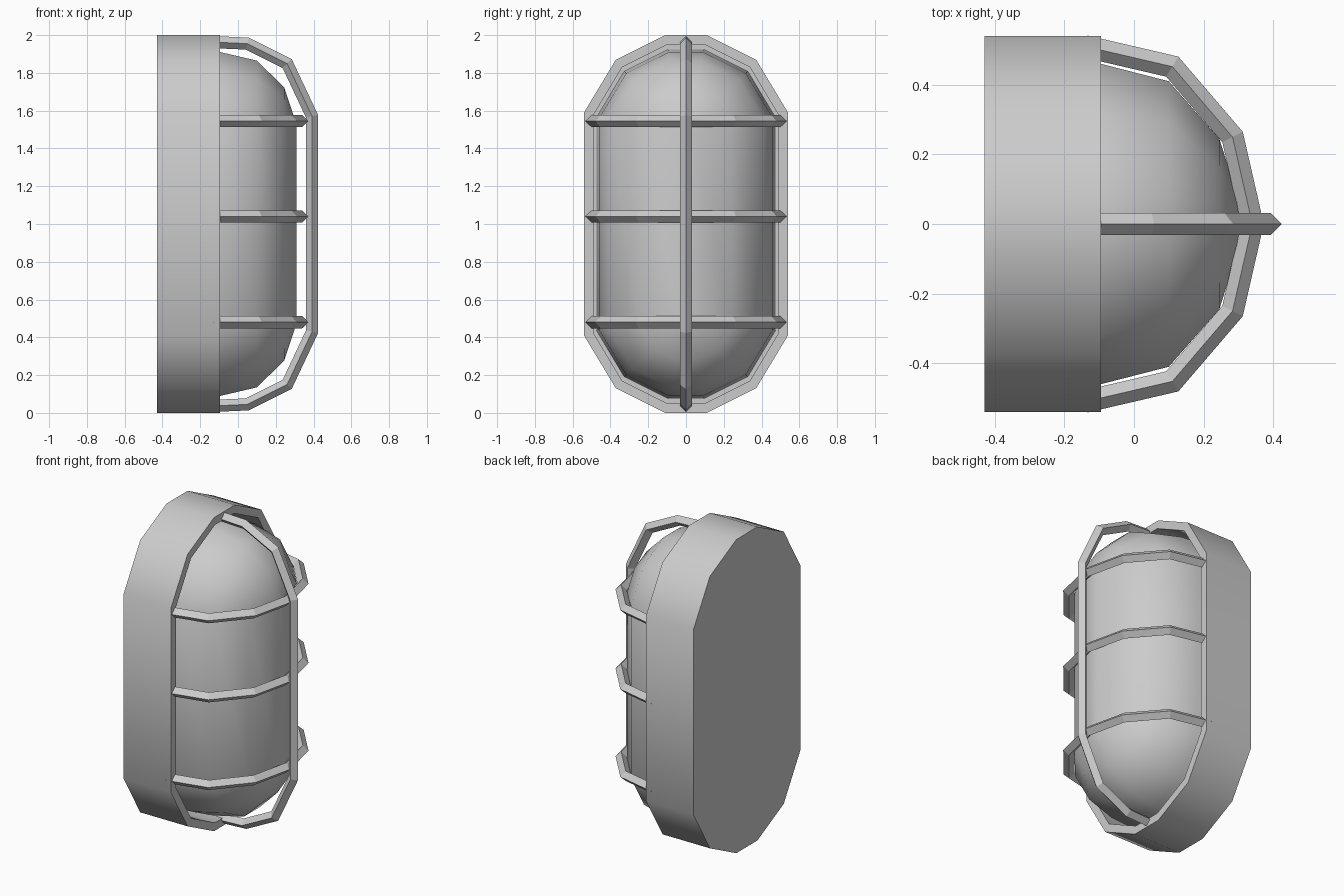
import bpy, bmesh
from math import sin, cos, radians
from mathutils import Vector

cube = bpy.data.objects.get("Cube")
if cube:
    bpy.data.objects.remove(cube, do_unlink=True)

grey = bpy.data.materials.new("plain_grey")
grey.use_nodes = True
colour = (0.6, 0.6, 0.6, 1)
grey.diffuse_color = colour
grey.node_tree.nodes["Principled BSDF"].inputs["Base Color"].default_value = colour

MID_Z = 1.0


def finish(name, bm, smooth_angle=None):
    bmesh.ops.recalc_face_normals(bm, faces=bm.faces)
    mesh = bpy.data.meshes.new(name)
    bm.to_mesh(mesh)
    bm.free()
    mesh.materials.append(grey)
    obj = bpy.data.objects.new(name, mesh)
    bpy.context.collection.objects.link(obj)
    if smooth_angle:
        bpy.ops.object.select_all(action="DESELECT")
        obj.select_set(True)
        bpy.context.view_layer.objects.active = obj
        bpy.ops.object.shade_smooth_by_angle(angle=radians(smooth_angle))
    return obj


def capsule(x, r, straight):
    """Tall twelve-sided capsule outline at depth x."""
    quarter = [(r * cos(radians(a)) / cos(radians(14)),
                straight + r * sin(radians(a)) / cos(radians(14))) for a in (14, 48, 79)]
    half = quarter + [(-y, z) for y, z in reversed(quarter)]
    return [Vector((x, y, MID_Z + z)) for y, z in half + [(-y, -z) for y, z in half]]


def loft(name, rings, smooth_angle):
    """Skin a stack of outlines and close both ends."""
    bm = bmesh.new()
    loops = [[bm.verts.new(p) for p in ring] for ring in rings]
    n = len(loops[0])
    for a, b in zip(loops, loops[1:]):
        for i in range(n):
            j = (i + 1) % n
            bm.faces.new((a[i], a[j], b[j], b[i]))
    bm.faces.new(loops[0])
    bm.faces.new(loops[-1])
    return finish(name, bm, smooth_angle)


def bar(name, path, axis, r=0.032):
    """Sweep a diamond section along a planar path with mitred corners."""
    pts, axis = [Vector(p) for p in path], Vector(axis)
    rings = []
    for i, p in enumerate(pts):
        before = (p - pts[i - 1]).normalized() if i else None
        after = (pts[i + 1] - p).normalized() if i < len(pts) - 1 else None
        before, after = before or after, after or before
        n1, n2 = axis.cross(before), axis.cross(after)
        mitre = (n1 + n2).normalized()
        mitre *= r / mitre.dot(n1)
        rings.append([p + mitre, p + axis * r, p - mitre, p - axis * r])
    return loft(name, rings, None)


# Backplate housing with a hollow front rim
loft("housing", [capsule(x, r, s) for x, r, s in (
    (-0.43, 0.54, 0.455), (-0.095, 0.54, 0.455),
    (-0.095, 0.49, 0.455), (-0.38, 0.49, 0.455))], 50)

# Domed lens
loft("lens", [capsule(x, r, s) for x, r, s in (
    (-0.39, 0.475, 0.445), (-0.095, 0.46, 0.445), (0.10, 0.41, 0.45),
    (0.245, 0.245, 0.475), (0.31, 0.04, 0.485))], 60)

# Upright guard bar over the top and bottom
upper = [(-0.2, 0.966), (0.05, 0.955), (0.26, 0.85), (0.392, 0.57)]
outline = upper + [(x, -z) for x, z in reversed(upper)]
bar("guard_upright", [(x, 0, MID_Z + z) for x, z in outline], (0, 1, 0))

# Three cross bars around the lens
side = [(-0.14, 0.51), (0.11, 0.452), (0.283, 0.25)]
wrap = side + [(0.34, 0)] + [(x, -y) for x, y in reversed(side)]
for label, z in (("lower", 0.48), ("middle", 1.04), ("upper", 1.545)):
    bar("guard_crossbar_" + label, [(x, y, z) for x, y in wrap], (0, 0, 1))
